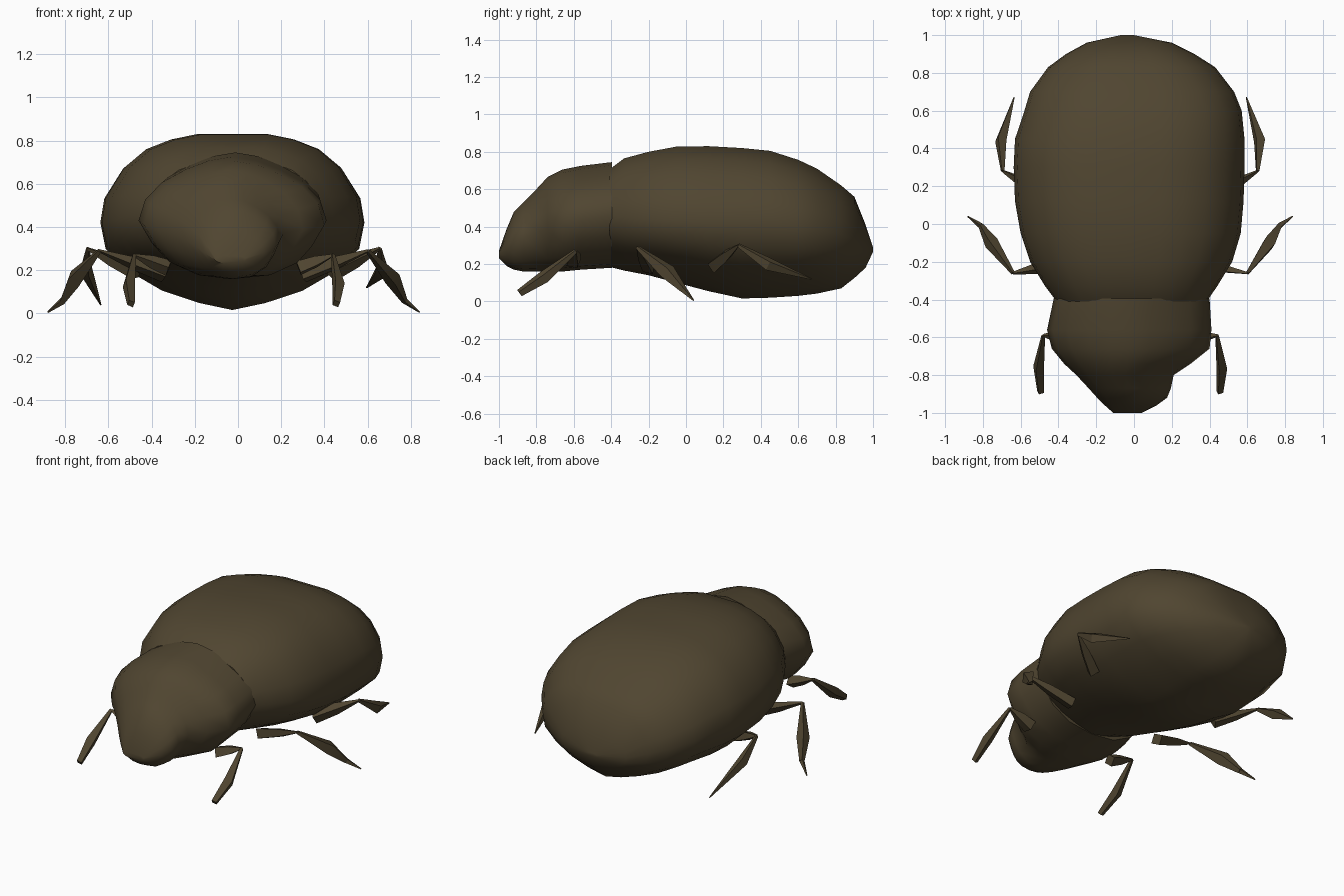
import bpy
import bmesh
import math
from mathutils import Vector

old = bpy.data.objects.get("Cube")
if old:
    bpy.data.objects.remove(old, do_unlink=True)

shell_brown = bpy.data.materials.new("shell brown")
shell_brown.use_nodes = True
colour = (0.08, 0.06, 0.03, 1)
shell_brown.diffuse_color = colour
shader = shell_brown.node_tree.nodes["Principled BSDF"]
shader.inputs["Base Color"].default_value = colour
shader.inputs["Roughness"].default_value = 0.8


def finish(bm, name, smooth_angle):
    """Turn a bmesh into a named, coloured object with sharp edges kept."""
    bmesh.ops.recalc_face_normals(bm, faces=bm.faces)
    mesh = bpy.data.meshes.new(name)
    bm.to_mesh(mesh)
    bm.free()
    obj = bpy.data.objects.new(name, mesh)
    obj.data.materials.append(shell_brown)
    bpy.context.collection.objects.link(obj)
    bpy.ops.object.select_all(action="DESELECT")
    obj.select_set(True)
    bpy.context.view_layer.objects.active = obj
    bpy.ops.object.shade_smooth_by_angle(angle=math.radians(smooth_angle))


def bridge(bm, rings):
    """Skin a list of equal rings and close both ends."""
    for ring, following in zip(rings, rings[1:]):
        count = len(ring)
        for i in range(count):
            j = (i + 1) % count
            bm.faces.new((ring[i], ring[j], following[j], following[i]))
    bm.faces.new(rings[0])
    bm.faces.new(rings[-1])


def loft(name, section, stations):
    """Sweep a half section (belly to back) along y.
    Each station is y, right x, left x, rim height, top, bottom."""
    outline = section + [(-x, z) for x, z in reversed(section[1:-1])]
    bm = bmesh.new()
    rings = []
    for y, right, left, rim, top, bottom in stations:
        middle, half = (left + right) / 2, (left - right) / 2
        ring = []
        for u, v in outline:
            reach = top - rim if v > 0 else rim - bottom
            ring.append(bm.verts.new((middle + half * u, y, rim + v * reach)))
        rings.append(ring)
    bridge(bm, rings)
    finish(bm, name, 50)


def blade(bm, points, sizes):
    """Flattened leg segment with a diamond section of the given sizes."""
    points = [Vector(p) for p in points]
    along = (points[-1] - points[0]).normalized()
    side = along.cross(Vector((1, 0, 0.5))).normalized()
    flat = along.cross(side) * 0.85
    rings = []
    for point, size in zip(points, sizes):
        corners = (side * size, flat * size, -side * size, -flat * size)
        rings.append([bm.verts.new(point + c) for c in corners])
    bridge(bm, rings)


# Wing case and belly
round_section = [(0, -1), (0.25, -0.92), (0.53, -0.78), (0.78, -0.56), (0.96, -0.3), (1, 0),
                 (0.97, 0.28), (0.83, 0.62), (0.66, 0.83), (0.47, 0.94), (0.27, 1), (0, 1)]
loft("abdomen", round_section, [
    (-0.41, -0.41, 0.385, 0.46, 0.705, 0.185),
    (-0.33, -0.47, 0.44, 0.45, 0.765, 0.165),
    (-0.20, -0.55, 0.52, 0.44, 0.80, 0.14),
    (-0.05, -0.60, 0.565, 0.43, 0.828, 0.1),
    (0.12, -0.63, 0.58, 0.42, 0.83, 0.055),
    (0.30, -0.637, 0.585, 0.42, 0.82, 0.016),
    (0.45, -0.63, 0.585, 0.42, 0.805, 0.02),
    (0.60, -0.58, 0.57, 0.4, 0.757, 0.03),
    (0.70, -0.55, 0.53, 0.385, 0.71, 0.042),
    (0.83, -0.455, 0.43, 0.36, 0.62, 0.07),
    (0.90, -0.36, 0.32, 0.33, 0.56, 0.125),
    (0.96, -0.25, 0.2, 0.3, 0.41, 0.18),
    (1.0, -0.07, 0, 0.28, 0.29, 0.265)])

# Flared thorax shield flowing into the head and snout
shield_section = [(0, -1), (0.4, -0.93), (0.7, -0.7), (0.86, -0.4), (1, 0),
                  (0.93, 0.33), (0.75, 0.6), (0.5, 0.8), (0.25, 0.94), (0, 1)]
loft("thorax_and_head", shield_section, [
    (-0.395, -0.425, 0.4, 0.46, 0.745, 0.18),
    (-0.56, -0.46, 0.41, 0.43, 0.725, 0.17),
    (-0.66, -0.435, 0.40, 0.41, 0.705, 0.16),
    (-0.74, -0.37, 0.3, 0.39, 0.665, 0.16),
    (-0.80, -0.305, 0.21, 0.37, 0.6, 0.16),
    (-0.87, -0.24, 0.195, 0.34, 0.53, 0.16),
    (-0.92, -0.195, 0.175, 0.31, 0.48, 0.17),
    (-0.96, -0.155, 0.12, 0.28, 0.385, 0.19),
    (-1.0, -0.11, 0.04, 0.25, 0.27, 0.23)])

# Legs: hip, knee, shin middle, foot, shin width, foot size
legs = {
    "front": ((0.3, -0.6, 0.21), (0.46, -0.59, 0.27), (0.485, -0.76, 0.13), (0.475, -0.89, 0.045), 0.036, 0.022),
    "middle": ((0.32, -0.2, 0.18), (0.62, -0.26, 0.29), (0.735, -0.1, 0.16), (0.79, -0.01, 0.06), 0.045, 0.018),
    "rear": ((0.45, 0.15, 0.19), (0.675, 0.28, 0.3), (0.685, 0.44, 0.2), (0.615, 0.67, 0.04), 0.038, 0.004),
}
for sign, side_name in ((1, "left"), (-1, "right")):
    for place, (*joints, width, foot_size) in legs.items():
        hip, knee, shin, foot = (Vector((sign * x - 0.02, y, z)) for x, y, z in joints)
        # The left rear foot is raised
        if place == "rear" and side_name == "left":
            foot.z += 0.08
        bm = bmesh.new()
        blade(bm, (hip, (hip + knee) / 2, knee), (0.045, 0.035, 0.008))
        blade(bm, (knee, shin, foot), (0.012, width, foot_size))
        # Pointed claw on the middle legs
        if place == "middle":
            claw = foot + Vector((sign * 0.07, 0.05, -0.054))
            blade(bm, (foot, claw), (foot_size, 0.004))
        finish(bm, f"{place}_leg_{side_name}", 30)
